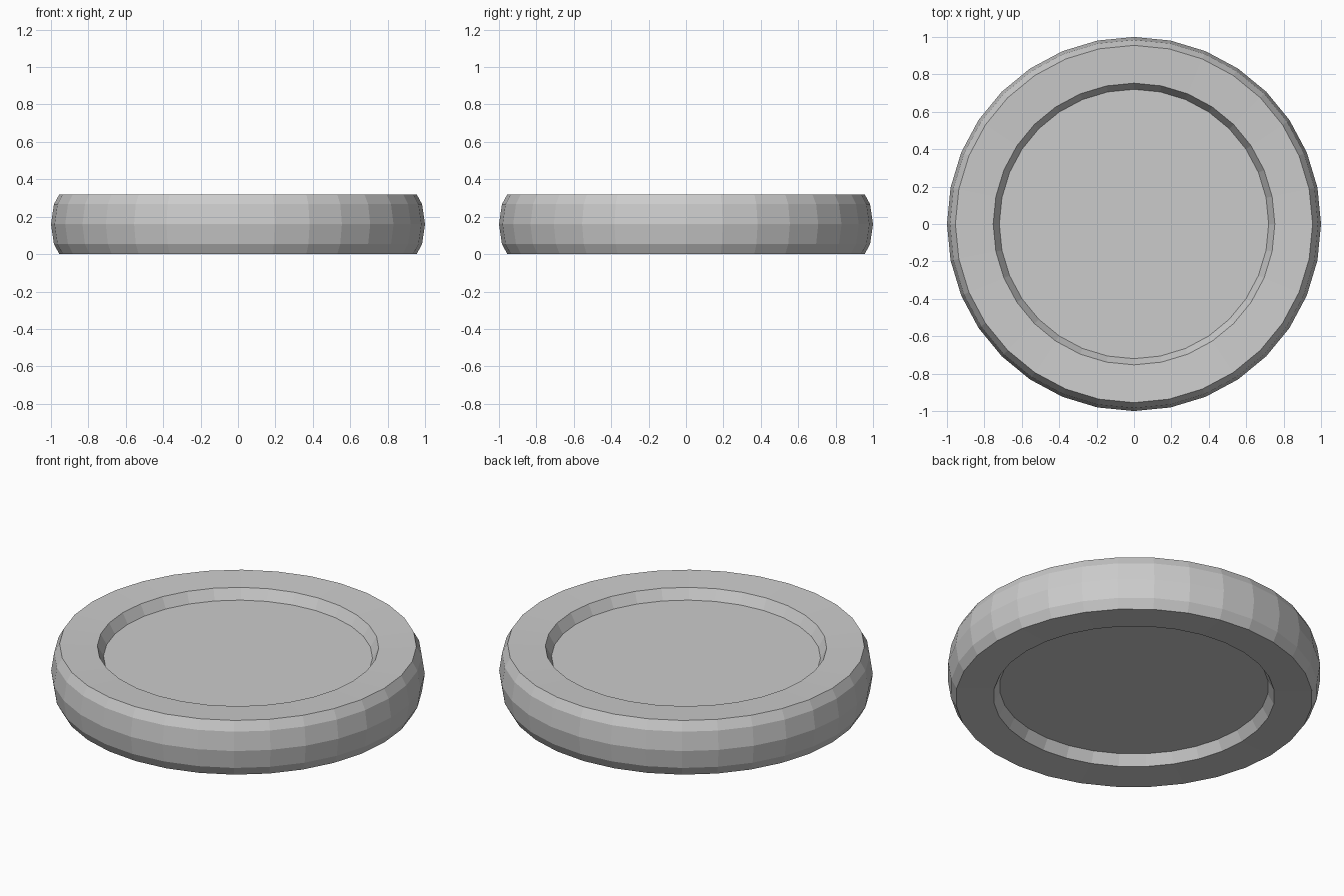
import bpy, bmesh
from math import cos, sin, tau

if "Cube" in bpy.data.objects:
    bpy.data.objects.remove(bpy.data.objects["Cube"])

SIDES = 32

# Profile (radius, height) from the lower recess floor, round the rim, to the upper floor
half = [(0.72, 0.07), (0.753, 0.01), (0.955, 0.0), (0.984, 0.053)]
HEIGHT = 0.32
profile = half + [(1.0, HEIGHT / 2)] + [(r, HEIGHT - z) for r, z in reversed(half)]

# Spin the profile into rings
bm = bmesh.new()
rings = [[bm.verts.new((r * cos(tau * i / SIDES), r * sin(tau * i / SIDES), z))
          for i in range(SIDES)] for r, z in profile]
for a, b in zip(rings, rings[1:]):
    for i in range(SIDES):
        j = (i + 1) % SIDES
        bm.faces.new((a[i], a[j], b[j], b[i]))

# Flat recessed floors, below and above
bm.faces.new(list(reversed(rings[0])))
bm.faces.new(rings[-1])
bmesh.ops.recalc_face_normals(bm, faces=bm.faces)

mesh = bpy.data.meshes.new("recessed_disc")
bm.to_mesh(mesh)
bm.free()
disc = bpy.data.objects.new("recessed_disc", mesh)
bpy.context.collection.objects.link(disc)
